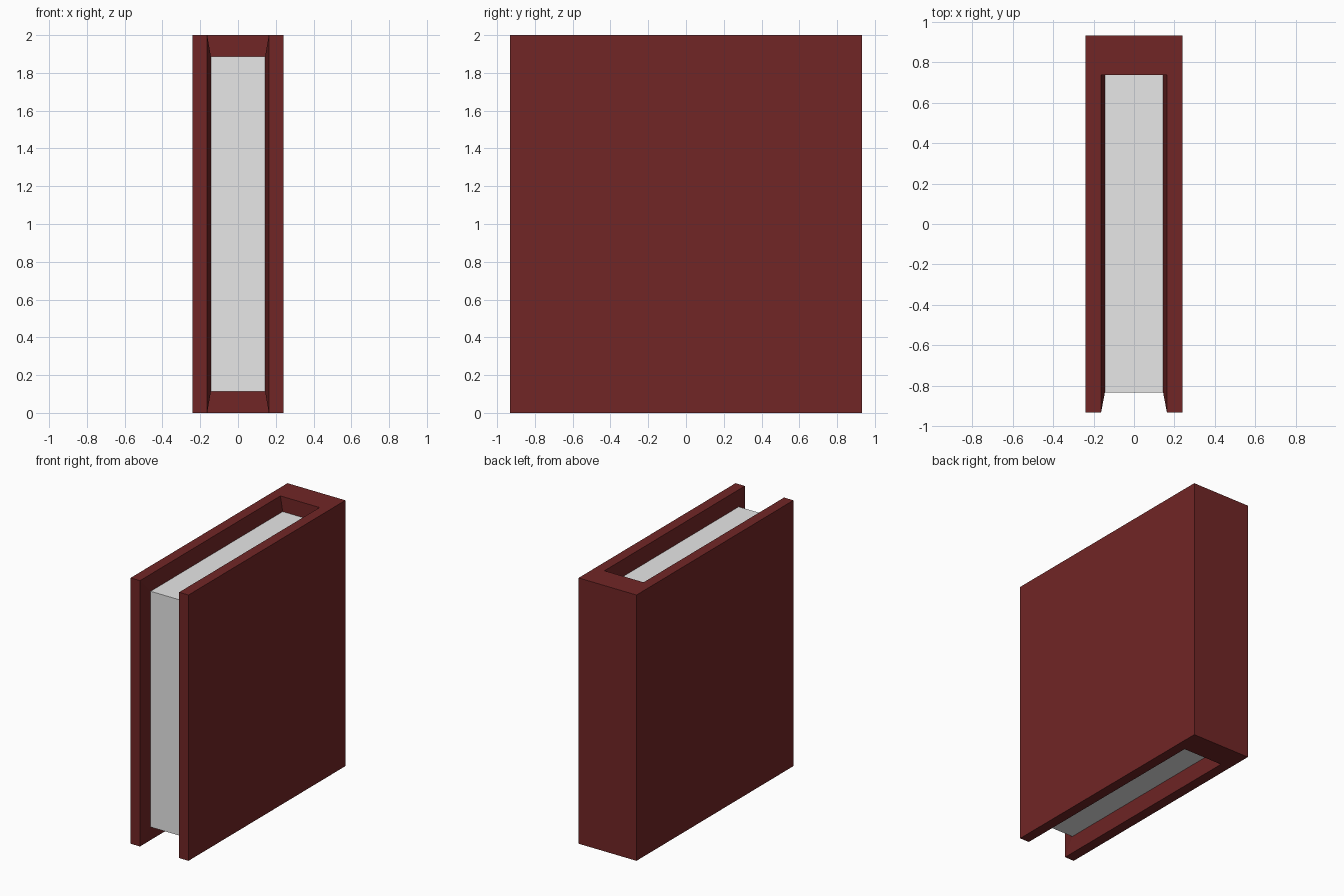
import bpy, bmesh
from mathutils import Vector

if "Cube" in bpy.data.objects:
    bpy.data.objects.remove(bpy.data.objects["Cube"])

HX, HY, H = 0.241, 0.933, 2.0        # cover half width, half depth, height
RIM_X, SPINE_Y = 0.163, 0.737        # slot half width, inner face of the spine
PAGE_X, PAGE_FRONT, PAGE_Z = 0.144, -0.833, 0.113


def material(name, rgb):
    m = bpy.data.materials.new(name)
    m.diffuse_color = (*rgb, 1)
    m.use_nodes = True
    m.node_tree.nodes["Principled BSDF"].inputs["Base Color"].default_value = m.diffuse_color
    return m


# Cover block
bm = bmesh.new()
bmesh.ops.create_cube(bm, size=1)
for v in bm.verts:
    v.co = Vector((v.co.x * 2 * HX, v.co.y * 2 * HY, (v.co.z + 0.5) * H))

# Cut lines for the two boards and the spine
for co, no in (((RIM_X, 0, 0), (1, 0, 0)), ((-RIM_X, 0, 0), (1, 0, 0)),
               ((0, SPINE_Y, 0), (0, 1, 0))):
    bmesh.ops.bisect_plane(bm, geom=bm.verts[:] + bm.edges[:] + bm.faces[:],
                           plane_co=co, plane_no=no)

# Sink the top, front and bottom strips between the boards to form the pages
strip = [f for f in bm.faces
         if abs(f.calc_center_median().x) < RIM_X
         and f.calc_center_median().y < SPINE_Y]
new = bmesh.ops.extrude_face_region(bm, geom=strip)["geom"]
bmesh.ops.delete(bm, geom=[f for f in strip if f.is_valid], context='FACES')
for v in (g for g in new if isinstance(g, bmesh.types.BMVert)):
    v.co.x *= PAGE_X / RIM_X
    v.co.y = max(v.co.y, PAGE_FRONT)
    v.co.z = min(max(v.co.z, PAGE_Z), H - PAGE_Z)
for f in (g for g in new if isinstance(g, bmesh.types.BMFace)):
    f.material_index = 1
bmesh.ops.recalc_face_normals(bm, faces=bm.faces[:])

mesh = bpy.data.meshes.new("book")
bm.to_mesh(mesh)
bm.free()
mesh.materials.append(material("dark red cover", (0.165, 0.019, 0.019)))
mesh.materials.append(material("page grey", (0.8, 0.8, 0.8)))
bpy.context.collection.objects.link(bpy.data.objects.new("book", mesh))
